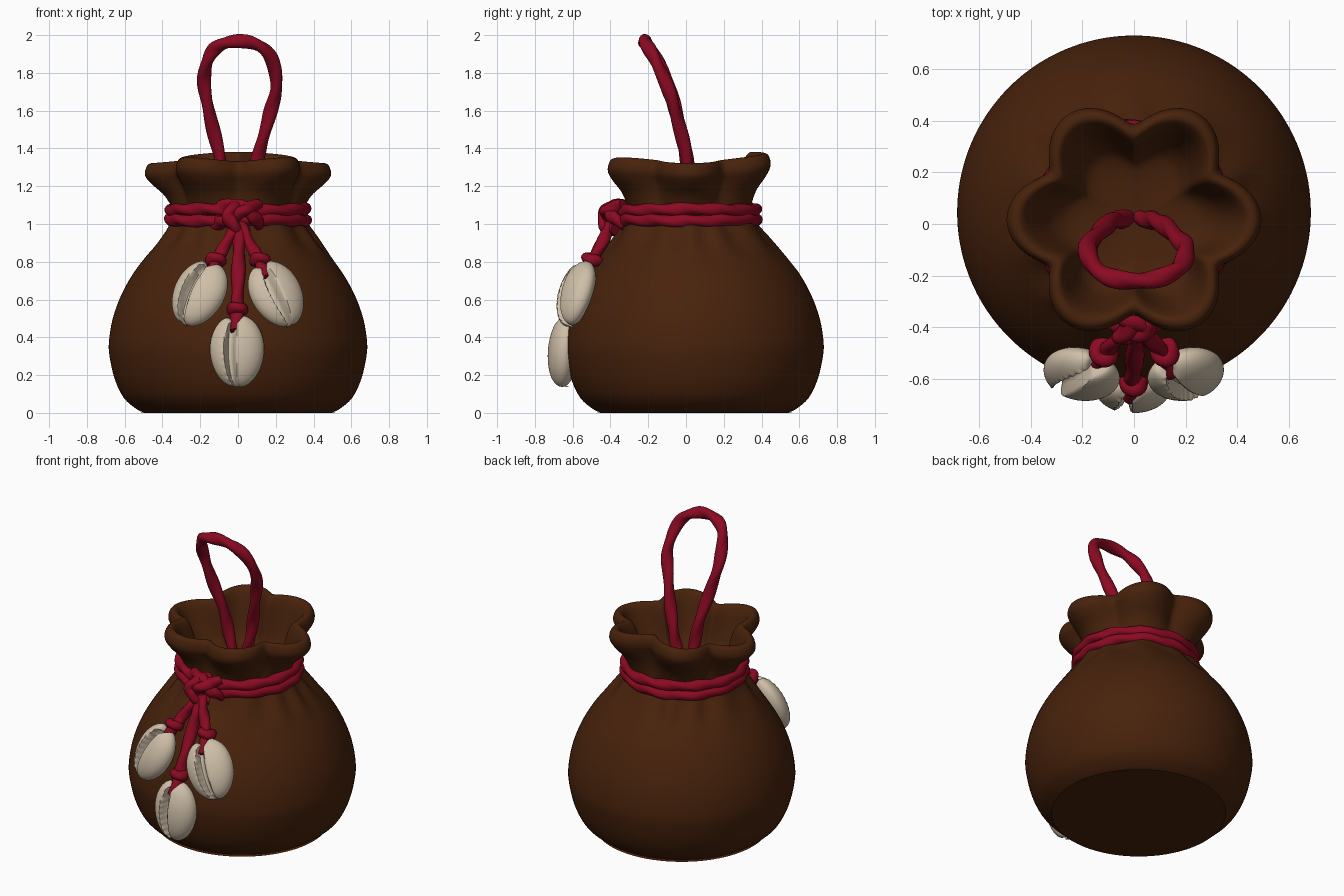
import bpy, bmesh, math
from mathutils import Vector

cube = bpy.data.objects.get("Cube")
if cube:
    bpy.data.objects.remove(cube, do_unlink=True)


def material(name, rgb):
    m = bpy.data.materials.new(name)
    m.use_nodes = True
    m.diffuse_color = (*rgb, 1)
    bsdf = m.node_tree.nodes["Principled BSDF"]
    bsdf.inputs["Base Color"].default_value = (*rgb, 1)
    bsdf.inputs["Roughness"].default_value = 0.8
    return m


LEATHER = material("brown leather", (0.064, 0.016, 0.0035))
CORD = material("red cord", (0.26, 0.003, 0.016))
SHELL = material("cream shell", (0.62, 0.52, 0.39))
CY = 0.045  # bag axis offset along y


def finish(bm, name, mat):
    bmesh.ops.remove_doubles(bm, verts=bm.verts, dist=0.0002)
    bmesh.ops.recalc_face_normals(bm, faces=bm.faces)
    mesh = bpy.data.meshes.new(name)
    bm.to_mesh(mesh)
    bm.free()
    mesh.materials.append(mat)
    ob = bpy.data.objects.new(name, mesh)
    bpy.context.collection.objects.link(ob)
    bpy.ops.object.select_all(action='DESELECT')
    ob.select_set(True)
    bpy.context.view_layer.objects.active = ob
    bpy.ops.object.shade_smooth_by_angle(angle=math.radians(50))
    return ob


def clamp(t):
    return min(max(t, 0), 1)


def spline(points, steps, closed=False):
    """Smooth path through the points."""
    p = [Vector(q) for q in points]
    n = len(p)
    if not closed:
        p = [p[0] * 2 - p[1]] + p + [p[-1] * 2 - p[-2]]
    out = []
    for i in range(n if closed else n - 1):
        a, b, c, d = (p[(i + k) % len(p)] for k in range(4))
        for s in range(steps):
            t = s / steps
            out.append(0.5 * (2 * b + (c - a) * t + (2 * a - 5 * b + 4 * c - d) * t * t
                              + (3 * b - a - 3 * c + d) * t ** 3))
    if not closed:
        out.append(p[-2].copy())
    return out


def skin(bm, rings, closed=False):
    """Join rings of vertices with quads."""
    n = len(rings[0])
    last = len(rings) if closed else len(rings) - 1
    for i in range(last):
        a, b = rings[i], rings[(i + 1) % len(rings)]
        for j in range(n):
            k = (j + 1) % n
            bm.faces.new((a[j], a[k], b[k], b[j]))


def rope(name, points, r=0.034, turns=3, closed=False, steps=10, sides=16):
    """Two-strand twisted cord swept along a path."""
    path = spline(points, steps, closed)
    bm = bmesh.new()
    rings, n = [], len(path)
    normal = None
    for i, c in enumerate(path):
        if closed:
            tan = path[(i + 1) % n] - path[i - 1]
        else:
            tan = path[min(i + 1, n - 1)] - path[max(i - 1, 0)]
        tan.normalize()
        if normal is None:
            normal = tan.orthogonal()
        normal = (normal - tan * normal.dot(tan)).normalized()
        side = tan.cross(normal)
        ring = []
        for j in range(sides):
            a = math.tau * j / sides
            rad = r * (1 + 0.12 * math.cos(2 * a - math.tau * turns * i / n))
            ring.append(bm.verts.new(c + (normal * math.cos(a) + side * math.sin(a)) * rad))
        rings.append(ring)
    skin(bm, rings, closed)
    if not closed:
        bm.faces.new(rings[0])
        bm.faces.new(rings[-1])
    return finish(bm, name, CORD)


def circle(center, radius, n=12, tilt=0.0, wave=0.0):
    x, y, z = center
    pts = []
    for i in range(n):
        a = math.tau * i / n
        s = math.sin(a)
        pts.append((x + radius * math.cos(a), y + radius * s * math.cos(tilt),
                    z + radius * s * math.sin(tilt) + wave * math.cos(3 * a)))
    return pts


# Pouch: radius, height and ruffle strength from base, over the lip, to the inner floor
profile = [(0, 0, 0), (.49, 0, 0), (.50, .003, 0), (.54, .022, 0), (.605, .08, 0), (.653, .18, 0),
           (.68, .30, 0), (.683, .38, 0), (.663, .50, 0), (.62, .62, 0), (.56, .73, 0),
           (.488, .83, 0), (.415, .92, .01), (.36, 1.0, .02), (.335, 1.06, .03),
           (.34, 1.11, .05), (.365, 1.17, .08), (.405, 1.225, .12), (.435, 1.27, .13),
           (.437, 1.305, .13), (.42, 1.338, .13), (.388, 1.342, .13), (.36, 1.31, .13),
           (.335, 1.25, .12), (.305, 1.17, .1), (.27, 1.1, .08), (.2, 1.05, .05), (0, 1.03, 0)]
bm = bmesh.new()
rings = []
SEG = 144
for r, z, amp in spline(profile, 4):
    ring = []
    top = clamp((z - 1.08) / 0.2)
    cy = CY - 0.028 * clamp((z - 0.75) / 0.3)
    for j in range(SEG):
        a = math.tau * j / SEG
        lobe = math.sqrt(math.cos(3 * a) ** 2 + 0.03)
        pleat = 0.012 * math.exp(-((z - 0.93) / 0.08) ** 2) if r > 0.3 else 0
        rad = max(r, 0) + amp * (lobe - 0.6)
        rad += pleat * math.cos(13 * a + 1.5 * math.sin(3 * a))
        front = max(0, -math.sin(a)) ** 8
        lift = (0.008 - 0.03 * math.cos(2 * a) - 0.05 * front) * top
        if r < 0.001:
            rad = 0
        ring.append(bm.verts.new((rad * math.cos(a), cy + rad * math.sin(a) * (1 - .035 * top),
                                  max(z, 0) + lift)))
    rings.append(ring)
skin(bm, rings)
finish(bm, "pouch", LEATHER)

# Cord wrapped twice around the neck
rope("neck_cord_upper", circle((0, .014, 1.075), .355, wave=.004), r=.032, turns=12, closed=True)
rope("neck_cord_lower", circle((0, .014, 1.02), .358, wave=-.004), r=.032, turns=12, closed=True)

# Carrying loop leaning to the front
rope("carry_loop", [(-.03, .02, 1.06), (-.07, .015, 1.2), (-.1, 0, 1.37), (-.15, -.05, 1.58),
                    (-.18, -.1, 1.76), (-.145, -.175, 1.9), (-.06, -.215, 1.96),
                    (.07, -.215, 1.96), (.17, -.175, 1.89), (.203, -.1, 1.73),
                    (.165, -.05, 1.57), (.11, 0, 1.37), (.07, .015, 1.2), (.03, .02, 1.06)],
     turns=9)

# Front knot
rope("knot_rising_strand", [(-.12, -.31, 1.0), (-.06, -.39, 1.02), (.03, -.42, 1.07), (.1, -.33, 1.1)])
rope("knot_falling_strand", [(-.1, -.32, 1.09), (0, -.38, 1.1), (.08, -.39, 1.04), (.11, -.32, 1.0)])
rope("knot_wrap", [(.01, -.32, 1.09), (-.02, -.4, 1.09), (-.05, -.435, 1.04), (-.01, -.42, .98),
                   (.04, -.37, .97)])

# Hanging cords with small knots
for side, s in (("right", -1), ("left", 1)):
    rope(side + "_hanging_cord", [(s * .01, -.4, 1.0), (s * .05, -.435, .92), (s * .105, -.49, .82),
                                  (s * .13, -.535, .76), (s * .15, -.58, .71)], r=.03)
    rope(side + "_cord_knot", circle((s * .118, -.495, .81), .03, 8, -.3), r=.03,
         turns=2, closed=True, steps=4)
rope("middle_hanging_cord", [(0, -.4, 1.0), (.005, -.455, .87), (0, -.54, .7), (-.005, -.605, .55),
                             (-.01, -.665, .43)], r=.034)
rope("middle_cord_knot", circle((-.003, -.608, .55), .03, 8, -.2), r=.03, turns=2, closed=True, steps=4)


def shell(name, loc, tilt, roll, yaw, height):
    """Egg-shaped shell with a curved slit, toothed along one lip."""
    bm = bmesh.new()
    bmesh.ops.create_uvsphere(bm, u_segments=96, v_segments=64, radius=1)
    for v in bm.verts:
        x, y, z = v.co
        nx = x * .143 * (1 + .06 * z)
        ny = y * (.088 if y < 0 else .075)
        slit = -.008 - .03 * (1 - z * z)
        d = nx - slit
        width = .01 + .014 * (1 - z * z)
        if y < .3:
            fade = min(1, (.3 - y) / .4)
            groove = math.exp(-(d / width) ** 4)
            ny += .065 * groove * fade * (1 - .3 * z * z)
            lip = math.exp(-((d + width * 1.2) / .012) ** 2)
            ny += .004 * lip * fade * math.sin(z * 34)
        notch = math.exp(-(d / .03) ** 2) * max(0, (abs(z) - .7) / .3)
        nz = z * height - math.copysign(.045 if z > 0 else .008, z) * notch
        v.co = (nx, ny, nz)
    ob = finish(bm, name, SHELL)
    ob.rotation_mode = 'YXZ'
    ob.rotation_euler = (tilt, roll, yaw)
    ob.location = loc


shell("right_shell", (-.205, -.578, .632), -.38, .32, -.35, .19)
shell("left_shell", (.203, -.578, .628), -.38, -.32, .35, .19)
shell("middle_shell", (-.005, -.643, .327), -.08, 0, 0, .195)
